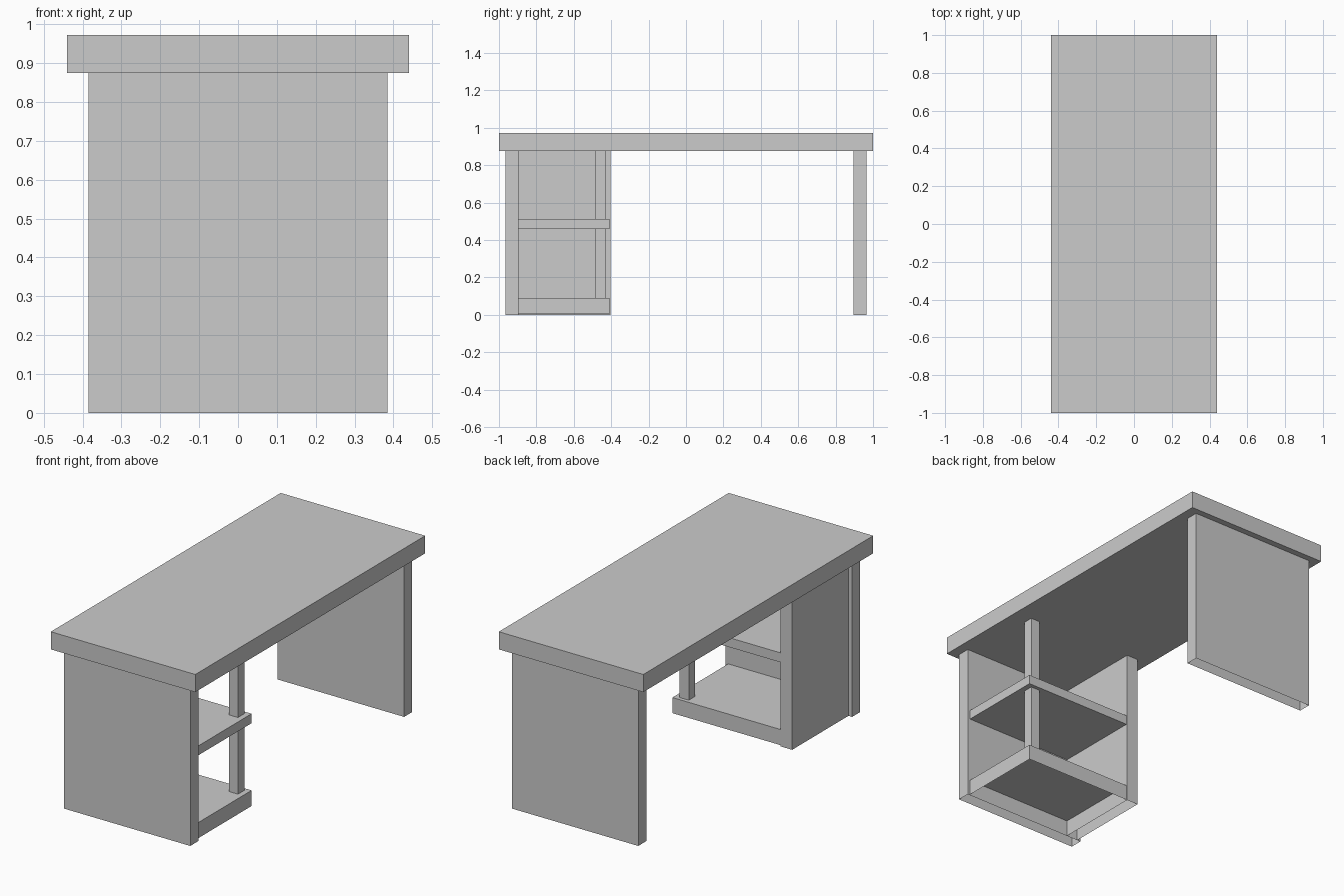
import bpy
import bmesh

if "Cube" in bpy.data.objects:
    bpy.data.objects.remove(bpy.data.objects["Cube"])


def box(name, x, y, z, open_bottom=False):
    """Box from (min, max) ranges, optionally without its underside."""
    bm = bmesh.new()
    bmesh.ops.create_cube(bm, size=1)
    for v in bm.verts:
        v.co = [r[0] if c < 0 else r[1] for c, r in zip(v.co, (x, y, z))]
    if open_bottom:
        under = [f for f in bm.faces if f.normal.z < -0.5]
        bmesh.ops.delete(bm, geom=under, context='FACES_ONLY')
    mesh = bpy.data.meshes.new(name)
    bm.to_mesh(mesh)
    bm.free()
    obj = bpy.data.objects.new(name, mesh)
    bpy.context.collection.objects.link(obj)
    return obj


TOP_Z = 0.875      # underside of the desk top
INNER_Y = -0.895   # inner face of the front end panel

# Desk top
box("desk_top", (-0.44, 0.44), (-1, 1), (TOP_Z, 0.972))

# End panels, hollow underneath
for name, y in (("front_end_panel", (-0.965, INNER_Y)),
                ("back_end_panel", (0.895, 0.965))):
    box(name, (-0.385, 0.385), y, (0, TOP_Z), open_bottom=True)

# Closed side of the shelf unit
box("shelf_side_panel", (-0.363, -0.293), (INNER_Y, -0.405), (0, TOP_Z), open_bottom=True)

# Hollow plinth and middle shelf
shelf_x, shelf_y = (-0.293, 0.37), (INNER_Y, -0.41)
box("shelf_base", shelf_x, shelf_y, (0.004, 0.09), open_bottom=True)
box("middle_shelf", shelf_x, shelf_y, (0.46, 0.512))

# Corner posts, below and above the middle shelf
for name, z in (("lower_post", (0.09, 0.46)), ("upper_post", (0.512, TOP_Z))):
    box(name, (0.285, 0.34), (-0.486, -0.431), z)
